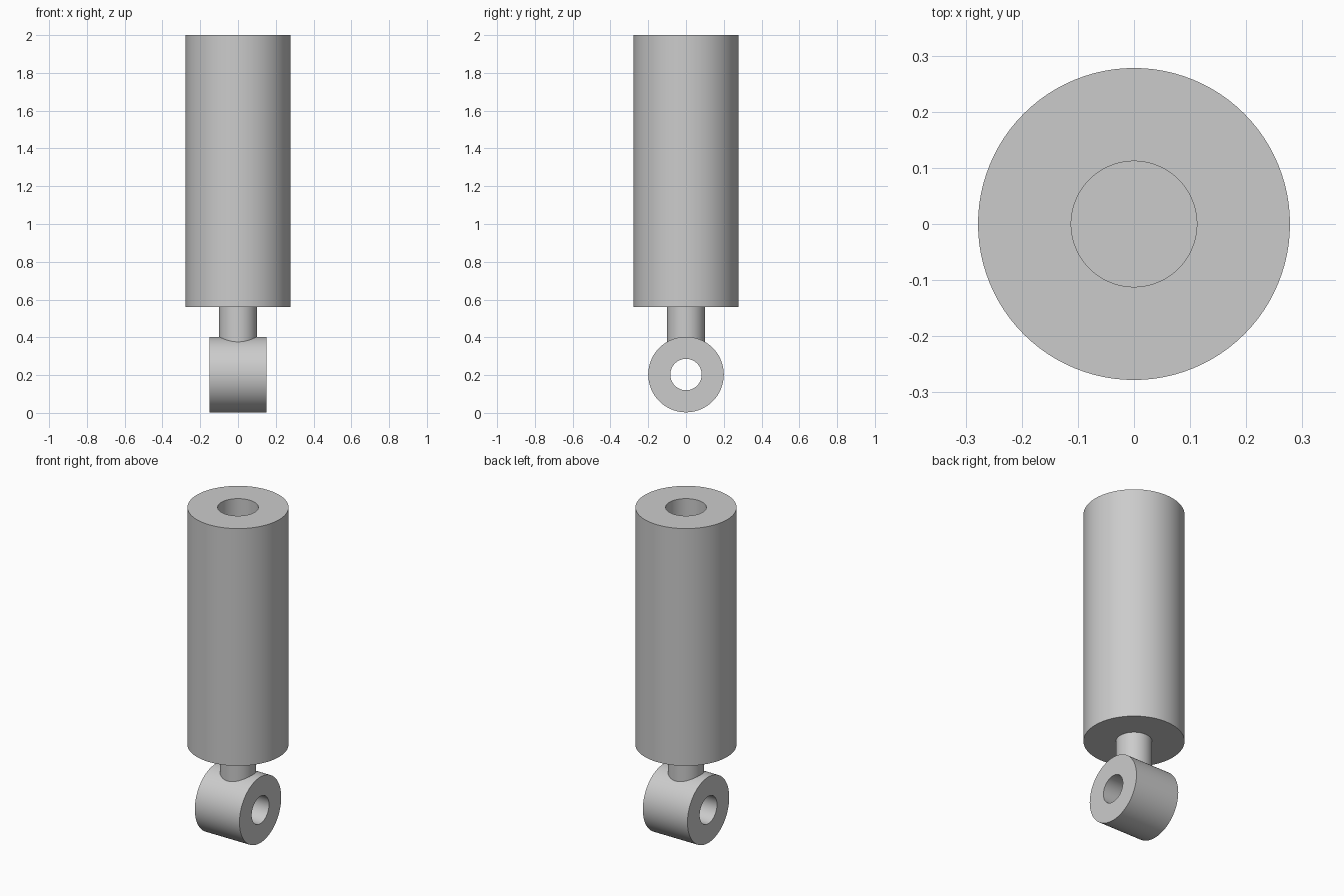
import bpy
import bmesh
import math
from mathutils import Matrix

SEGMENTS = 96

cube = bpy.data.objects.get("Cube")
if cube:
    bpy.data.objects.remove(cube, do_unlink=True)

# Plain grey metal
grey = bpy.data.materials.new("grey_metal")
grey.use_nodes = True
colour = (0.6, 0.6, 0.6, 1)
grey.diffuse_color = colour
grey.node_tree.nodes["Principled BSDF"].inputs["Base Color"].default_value = colour


def lathe(name, profile, closed=False, matrix=Matrix()):
    """Turn a (radius, height) profile around z; radius 0 makes a pole."""
    bm = bmesh.new()
    verts = [bm.verts.new((r, 0, z)) for r, z in profile]
    edges = [bm.edges.new(pair) for pair in zip(verts, verts[1:])]
    if closed:
        edges.append(bm.edges.new((verts[-1], verts[0])))
    bmesh.ops.spin(bm, geom=verts + edges, cent=(0, 0, 0), axis=(0, 0, 1),
                   angle=math.tau, steps=SEGMENTS, use_merge=False)
    bmesh.ops.remove_doubles(bm, verts=bm.verts, dist=0.0001)
    bmesh.ops.recalc_face_normals(bm, faces=bm.faces)
    bm.transform(matrix)
    mesh = bpy.data.meshes.new(name)
    bm.to_mesh(mesh)
    bm.free()
    mesh.materials.append(grey)
    obj = bpy.data.objects.new(name, mesh)
    bpy.context.collection.objects.link(obj)
    bpy.ops.object.select_all(action="DESELECT")
    obj.select_set(True)
    bpy.context.view_layer.objects.active = obj
    bpy.ops.object.shade_smooth_by_angle(angle=math.radians(30))
    return obj


# Barrel with a blind bore open at the top
lathe("barrel", [(0, 0.56), (0.278, 0.56), (0.278, 2), (0.112, 2),
                 (0.112, 0.7), (0, 0.7)])

# Neck joining the barrel to the eye
lathe("neck", [(0, 0.32), (0.1, 0.32), (0.1, 0.57), (0, 0.57)])

# Mounting eye, a thick ring lying along x
lathe("mounting_eye", [(0.083, -0.15), (0.2, -0.15), (0.2, 0.15), (0.083, 0.15)],
      closed=True,
      matrix=Matrix.Translation((0, 0, 0.203)) @ Matrix.Rotation(math.pi / 2, 4, "Y"))
